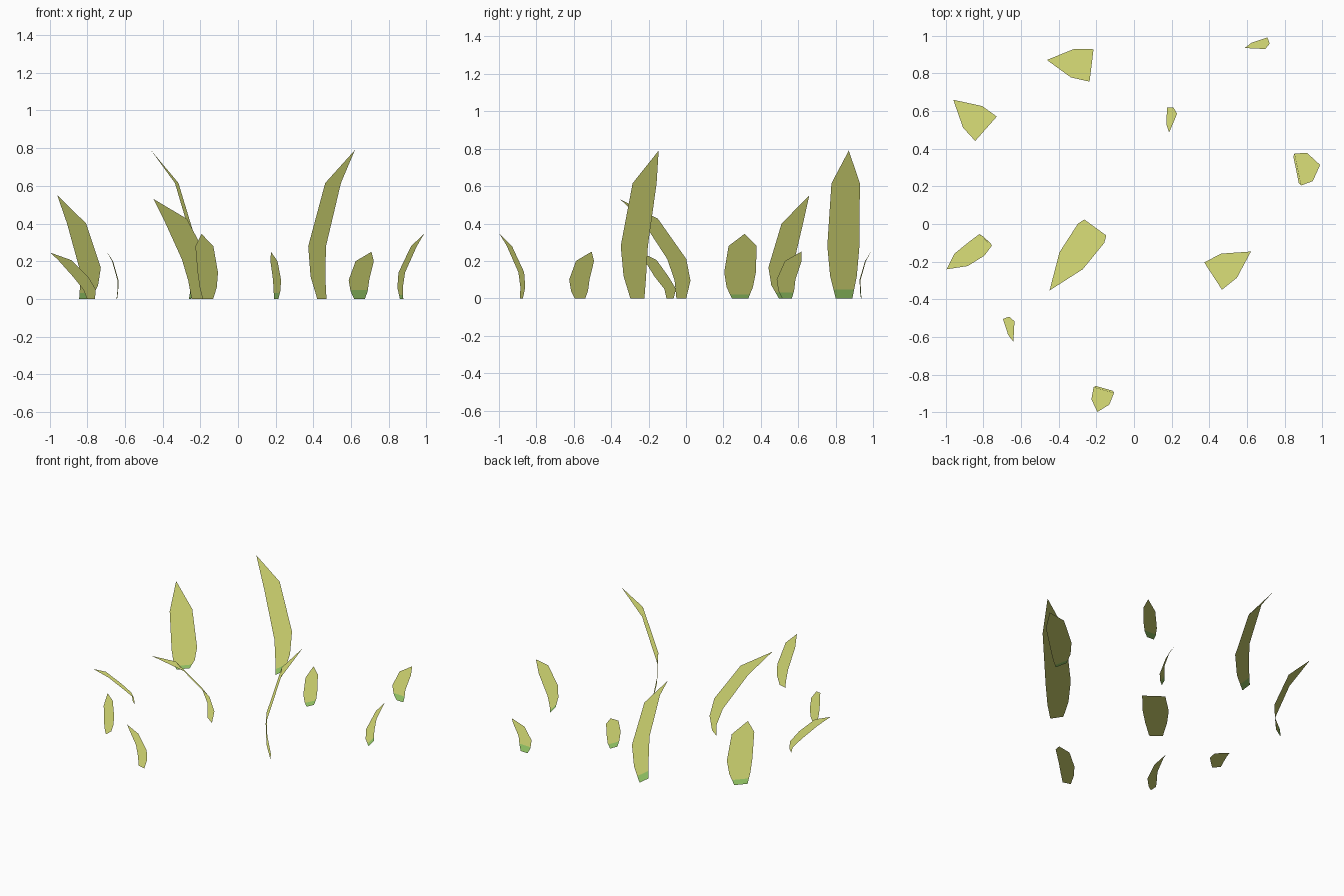
import bpy, bmesh, math
from mathutils import Vector

if "Cube" in bpy.data.objects:
    bpy.data.objects.remove(bpy.data.objects["Cube"])


def material(name, color):
    m = bpy.data.materials.new(name)
    m.diffuse_color = (*color, 1)
    m.use_nodes = True
    m.node_tree.nodes["Principled BSDF"].inputs["Base Color"].default_value = m.diffuse_color
    return m


OLIVE = material("olive_leaf", (0.715, 0.755, 0.19))
GREEN = material("green_base", (0.35, 0.67, 0.155))

# Full blade widths from base to the row below the tip
WIDTHS = (0.09, 0.144, 0.173, 0.153)

# Blade bends: (lean along heading, drift to its left, height) of each row, tip last
TALL = ((0, 0, 0), (-.025, 0, .12), (-.03, 0, .28), (.071, 0, .615), (.209, 0, .79))
MEDIUM = ((0, 0, 0), (-.03, 0, .07), (-.037, 0, .165), (.058, 0, .40), (.195, 0, .55))
DROOPING = ((0, 0, 0), (-.008, 0, .095), (.03, 0, .21), (.21, 0, .425), (.405, 0, .53))
SHORT = ((0, 0, 0), (-.008, 0, .06), (.001, 0, .14), (.067, 0, .28), (.122, 0, .345))
TINY = ((0, 0, 0), (-.005, .002, .04), (-.006, .003, .1), (.024, -.026, .2), (.056, -.06, .25))
BENT = ((0, 0, 0), (.005, -.006, .05), (.069, -.008, .115), (.171, -.029, .205), (.26, -.051, .245))


def blade(name, bend, x, y, heading, width=1.0, green=0.0):
    """One thin leaf: rows of two points closing to a single tip."""
    a = math.radians(heading)
    fwd = Vector((math.cos(a), math.sin(a), 0))
    left = Vector((-fwd.y, fwd.x, 0))
    mids = [Vector((x, y, z)) + fwd * l + left * s for l, s, z in bend]
    bm = bmesh.new()
    rows = [(bm.verts.new(m + left * w * width / 2), bm.verts.new(m - left * w * width / 2))
            for m, w in zip(mids, WIDTHS)]
    tip = bm.verts.new(mids[-1])
    for (l0, r0), (l1, r1) in zip(rows, rows[1:]):
        bm.faces.new((l0, r0, r1, l1))
    bm.faces.new((*rows[-1], tip))
    # Green foot, cut at a fixed height
    if green:
        bmesh.ops.bisect_plane(bm, geom=bm.verts[:] + bm.edges[:] + bm.faces[:],
                               plane_co=(0, 0, green), plane_no=(0, 0, 1))
    for f in bm.faces:
        f.smooth = True
        f.material_index = int(f.calc_center_median().z < green)
    me = bpy.data.meshes.new(name)
    bm.to_mesh(me)
    bm.free()
    me.materials.append(OLIVE)
    me.materials.append(GREEN)
    # Foliage shading: all normals point up, a hair towards the front right
    up = Vector((0.01, -0.01, 1)).normalized()
    me.normals_split_custom_set([up] * len(me.loops))
    bpy.context.collection.objects.link(bpy.data.objects.new(name, me))


# Tall and medium blades
blade("tall_blade_back", TALL, -.255, .845, 173, green=.048)
blade("tall_blade_right", TALL, .445, -.26, 33)
blade("medium_blade_left", MEDIUM, -.813, .53, 138.5, green=.032)
blade("drooping_blade_middle", DROOPING, -.21, -.025, 234)

# Short blades
blade("short_blade_right", SHORT, .868, .289, 11.6, green=.02)
blade("short_blade_front", SHORT, -.16, -.88, 254, .65)

# Tiny blades
blade("tiny_blade_back", TINY, .645, .937, 87, .63, green=.048)
blade("tiny_blade_middle", TINY, .203, .54, 157, .63, green=.032)
blade("tiny_blade_front", TINY, -.643, -.567, 177, .63)
blade("bent_blade_left", BENT, -.78, -.085, 227, .63)
